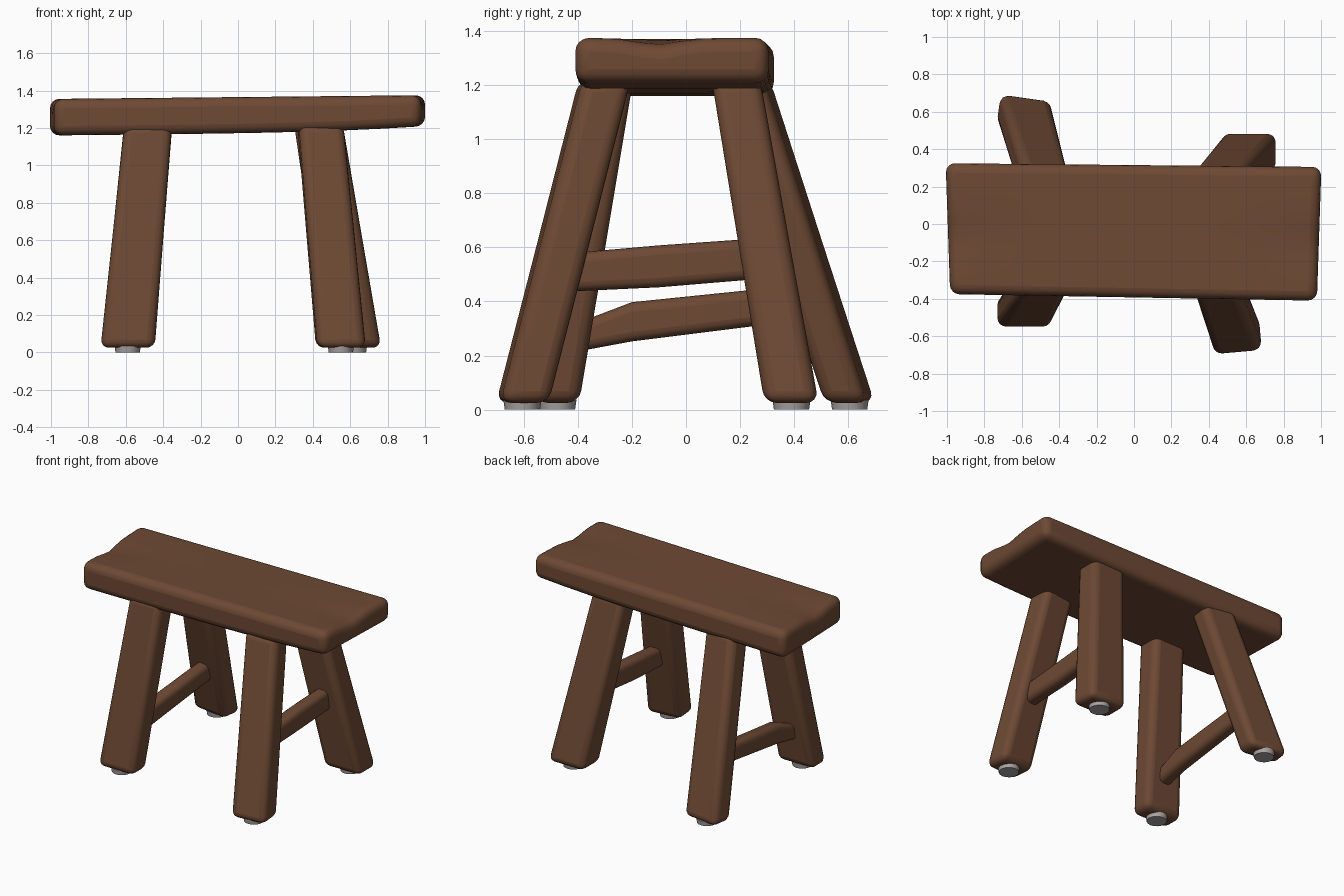
import bpy, bmesh, math
from mathutils import Vector, Matrix

if "Cube" in bpy.data.objects:
    bpy.data.objects.remove(bpy.data.objects["Cube"])


def material(name, rgb):
    m = bpy.data.materials.new(name)
    m.diffuse_color = (*rgb, 1)
    m.use_nodes = True
    m.node_tree.nodes["Principled BSDF"].inputs["Base Color"].default_value = m.diffuse_color
    return m


wood = material("brown wood", (0.155, 0.067, 0.034))
pad_grey = material("pad grey", (0.40, 0.37, 0.36))


def finish(name, bm, mat, bevel=0.0, segments=4):
    bmesh.ops.recalc_face_normals(bm, faces=bm.faces)
    me = bpy.data.meshes.new(name)
    bm.to_mesh(me)
    bm.free()
    ob = bpy.data.objects.new(name, me)
    bpy.context.collection.objects.link(ob)
    me.materials.append(mat)
    if bevel:
        mod = ob.modifiers.new("soft edges", 'BEVEL')
        mod.width, mod.segments, mod.limit_method = bevel, segments, 'ANGLE'
        mod.angle_limit = math.radians(35)
    bpy.ops.object.select_all(action='DESELECT')
    ob.select_set(True)
    bpy.context.view_layer.objects.active = ob
    bpy.ops.object.shade_smooth_by_angle(angle=math.radians(50))
    return ob


def loft(name, rings, mat, bevel):
    """Skin a chain of four-cornered rings and cap both ends."""
    bm = bmesh.new()
    vs = [[bm.verts.new(p) for p in r] for r in rings]
    for a, b in zip(vs, vs[1:]):
        for i in range(4):
            j = (i + 1) % 4
            bm.faces.new((a[i], a[j], b[j], b[i]))
    bm.faces.new(vs[0])
    bm.faces.new(vs[-1])
    return finish(name, bm, mat, bevel)


CORNERS = ((-1, -1), (1, -1), (1, 1), (-1, 1))


# Seat: thick plank, slightly tapered and tilted, with worn ends
bm = bmesh.new()
bmesh.ops.create_cube(bm, size=2)
bmesh.ops.subdivide_edges(bm, edges=[e for e in bm.edges if abs(e.verts[0].co.z - e.verts[1].co.z) < 0.1],
                          cuts=8, use_grid_fill=True)
for v in bm.verts:
    x, y, top = v.co.x, v.co.y, v.co.z > 0
    t, s = (x + 1) / 2, (y + 1) / 2
    front, back = -0.375 - 0.035 * t, 0.325 - 0.02 * t
    if top:
        z = 1.355 + 0.02 * t - 0.03 * abs(x) ** 6 * math.exp(-((y + 0.15) / 0.3) ** 2)
    else:
        z = 1.16 + 0.02 * t + 0.03 * t ** 4
    v.co = (-0.995 + 1.985 * t + 0.012 * y * (1 if x < 0 else -1) * -abs(x), front + (back - front) * s, z)
finish("seat", bm, wood, 0.05)

# Legs: foot centre, top centre, foot size, top size, turn in degrees
LEGS = {
    "front_right_leg": ((0.55, -0.605), (0.44, -0.30), (0.26, 0.18), (0.24, 0.18), 5),
    "front_left_leg": ((-0.59, -0.475), (-0.48, -0.285), (0.29, 0.16), (0.255, 0.18), 0),
    "back_right_leg": ((0.62, 0.39), (0.43, 0.185), (0.29, 0.20), (0.26, 0.18), 0),
    "back_left_leg": ((-0.59, 0.605), (-0.48, 0.215), (0.28, 0.16), (0.25, 0.17), -8),
}
for name, (foot, top, fs, ts, turn) in LEGS.items():
    rot = Matrix.Rotation(math.radians(turn), 3, 'Z')
    rings = []
    for k, z in ((0.0, 0.025), (0.5, 0.62), (1.0, 1.22)):
        c = Vector((*foot, z)).lerp(Vector((*top, z)), k)
        w, d = fs[0] + (ts[0] - fs[0]) * k, fs[1] + (ts[1] - fs[1]) * k
        rings.append([c + rot @ Vector((sx * w / 2, sy * d / 2, 0)) for sx, sy in CORNERS])
    loft(name, rings, wood, 0.045)

    # Foot pad under the leg
    bm = bmesh.new()
    bmesh.ops.create_cone(bm, cap_ends=True, segments=16, radius1=0.065, radius2=0.07, depth=0.035,
                          matrix=Matrix.Translation((foot[0], foot[1], 0.0175)))
    finish(name.replace("leg", "foot_pad"), bm, pad_grey)

# Stretchers: front end, middle, back end as (x, y, z, height)
STRETCHERS = {
    "right_stretcher": ((0.52, -0.47, 0.505, 0.14), (0.52, -0.10, 0.53, 0.155), (0.53, 0.29, 0.56, 0.15)),
    "left_stretcher": ((-0.57, -0.43, 0.26, 0.10), (-0.56, -0.20, 0.325, 0.145), (-0.55, 0.46, 0.40, 0.13)),
}
for name, stations in STRETCHERS.items():
    loft(name, [[Vector((x + sx * 0.05, y, z + sz * h / 2)) for sx, sz in CORNERS]
                for x, y, z, h in stations], wood, 0.035)
